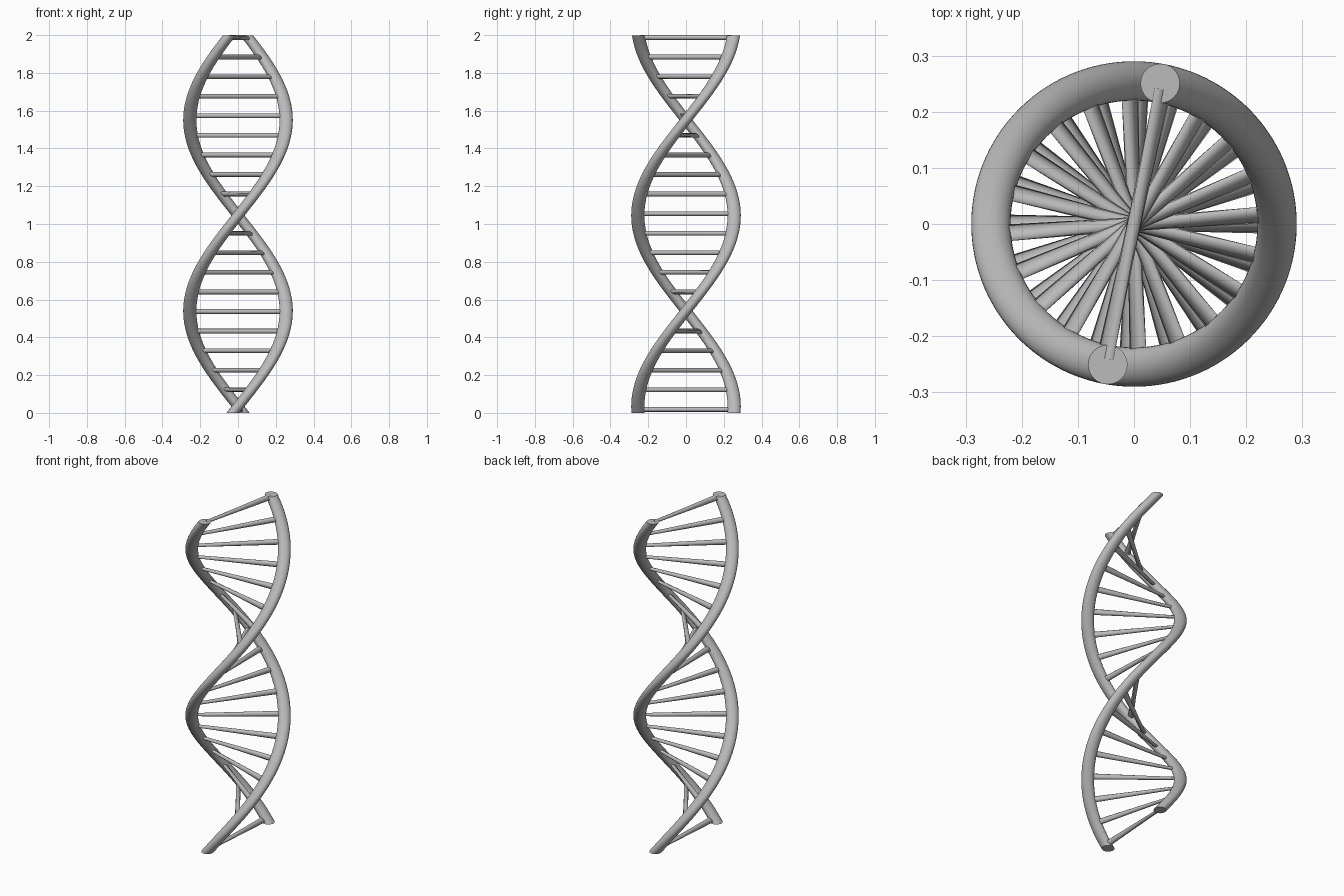
import bpy, bmesh, math
from mathutils import Matrix, Vector

if "Cube" in bpy.data.objects:
    bpy.data.objects.remove(bpy.data.objects["Cube"])

HEIGHT = 1.997          # strand height
RADIUS = 0.255          # strand centre distance from the axis
TUBE = 0.035            # strand radius
RUNG = 0.0125           # rung radius
TURN = math.radians(178)     # twist per unit of height
TOP = math.radians(80)       # direction of the strand end at z = 2

grey = bpy.data.materials.new("plain grey")
grey.diffuse_color = (0.5, 0.5, 0.5, 1)
grey.use_nodes = True
grey.node_tree.nodes["Principled BSDF"].inputs["Base Color"].default_value = grey.diffuse_color


def twist(p):
    """Rotate a point of the untwisted ladder according to its height."""
    return Matrix.Rotation(TOP + (p.z - 2) * TURN, 3, 'Z') @ p


def finish(bm, name):
    for v in bm.verts:
        v.co = twist(v.co)
    bmesh.ops.recalc_face_normals(bm, faces=bm.faces)
    mesh = bpy.data.meshes.new(name)
    bm.to_mesh(mesh)
    bm.free()
    mesh.materials.append(grey)
    obj = bpy.data.objects.new(name, mesh)
    bpy.context.collection.objects.link(obj)
    bpy.ops.object.select_all(action='DESELECT')
    obj.select_set(True)
    bpy.context.view_layer.objects.active = obj
    bpy.ops.object.shade_smooth_by_angle(angle=math.radians(40))


def strand(name, side, sides=32, steps=120):
    """Upright tube of stacked circles, later twisted into a helix."""
    bm = bmesh.new()
    rings = []
    for i in range(steps + 1):
        z = HEIGHT * i / steps
        rings.append([bm.verts.new((side * RADIUS + TUBE * math.cos(a),
                                    TUBE * math.sin(a), z))
                      for a in (math.tau * k / sides for k in range(sides))])
    for low, high in zip(rings, rings[1:]):
        for k in range(sides):
            n = (k + 1) % sides
            bm.faces.new((low[k], low[n], high[n], high[k]))
    bm.faces.new(rings[0][::-1])
    bm.faces.new(rings[-1])
    finish(bm, name)


def rung(name, z):
    """Round bar along x, sheared by the same twist."""
    bm = bmesh.new()
    bmesh.ops.create_cone(
        bm, cap_ends=True, segments=16, radius1=RUNG, radius2=RUNG, depth=0.49,
        matrix=Matrix.Translation(Vector((0, 0, z))) @ Matrix.Rotation(math.pi / 2, 4, 'Y'))
    finish(bm, name)


# two helical strands
strand("strand_a", 1)
strand("strand_b", -1)

# twenty evenly spaced rungs
for i in range(20):
    rung(f"rung_{i + 1:02d}", 0.0185 + i * 0.10363)
